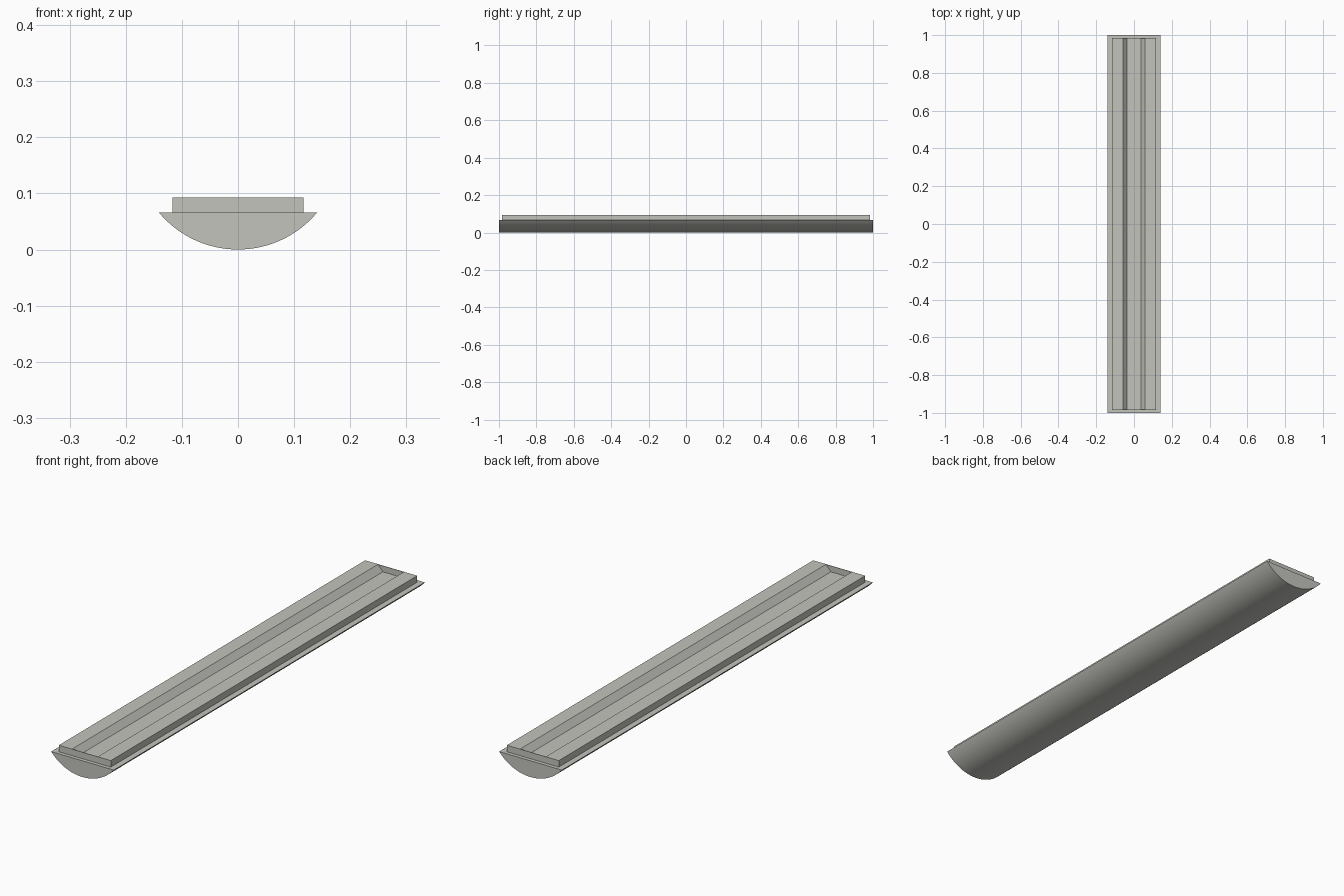
import bpy, math

if "Cube" in bpy.data.objects:
    bpy.data.objects.remove(bpy.data.objects["Cube"])

HALF_LEN = 1.0       # diffuser half length
HOUSE_LEN = 0.985    # housing half length
Z_RIM, Z_TOP = 0.066, 0.0925

grey = bpy.data.materials.new("warm_light_grey")
grey.diffuse_color = (0.55, 0.55, 0.51, 1)
grey.use_nodes = True
grey.node_tree.nodes["Principled BSDF"].inputs["Base Color"].default_value = grey.diffuse_color


def extrude(name, profile, y0, y1):
    """Closed prism from an x-z profile (counter-clockwise seen from the front)."""
    n = len(profile)
    verts = [(x, y, z) for y in (y0, y1) for x, z in profile]
    faces = [tuple(range(n)), tuple(range(2 * n - 1, n - 1, -1))]
    faces += [(i, n + i, n + (i + 1) % n, (i + 1) % n) for i in range(n)]
    mesh = bpy.data.meshes.new(name)
    mesh.from_pydata(verts, [], faces)
    mesh.materials.append(grey)
    obj = bpy.data.objects.new(name, mesh)
    bpy.context.collection.objects.link(obj)
    return obj


# Curved diffuser: circular segment running the full length
half_w = 0.141
radius = (half_w ** 2 + Z_RIM ** 2) / (2 * Z_RIM)
sweep = math.asin(half_w / radius)
steps = 32
arc = []
for i in range(steps + 1):
    a = -sweep + 2 * sweep * i / steps
    arc.append((radius * math.sin(a), radius - radius * math.cos(a)))
diffuser = extrude("diffuser", arc, -HALF_LEN, HALF_LEN)
bpy.context.view_layer.objects.active = diffuser
diffuser.select_set(True)
bpy.ops.object.shade_smooth_by_angle(angle=math.radians(30))

# Mounting housing: flat tray with a sloped channel along its middle
w, lip, floor, z_floor = 0.117, 0.058, 0.036, Z_RIM + 0.002
channel = [(-w, Z_RIM), (w, Z_RIM), (w, Z_TOP), (lip, Z_TOP),
           (floor, z_floor), (-floor, z_floor), (-lip, Z_TOP), (-w, Z_TOP)]
cap = 0.002
extrude("housing", channel, -HOUSE_LEN + cap, HOUSE_LEN - cap)

# Thin end plates closing the channel
plate = [(-w, Z_RIM), (w, Z_RIM), (w, Z_TOP), (-w, Z_TOP)]
for name, side in (("front_end_plate", -1), ("back_end_plate", 1)):
    ys = sorted((side * HOUSE_LEN, side * (HOUSE_LEN - cap)))
    extrude(name, plate, *ys)
